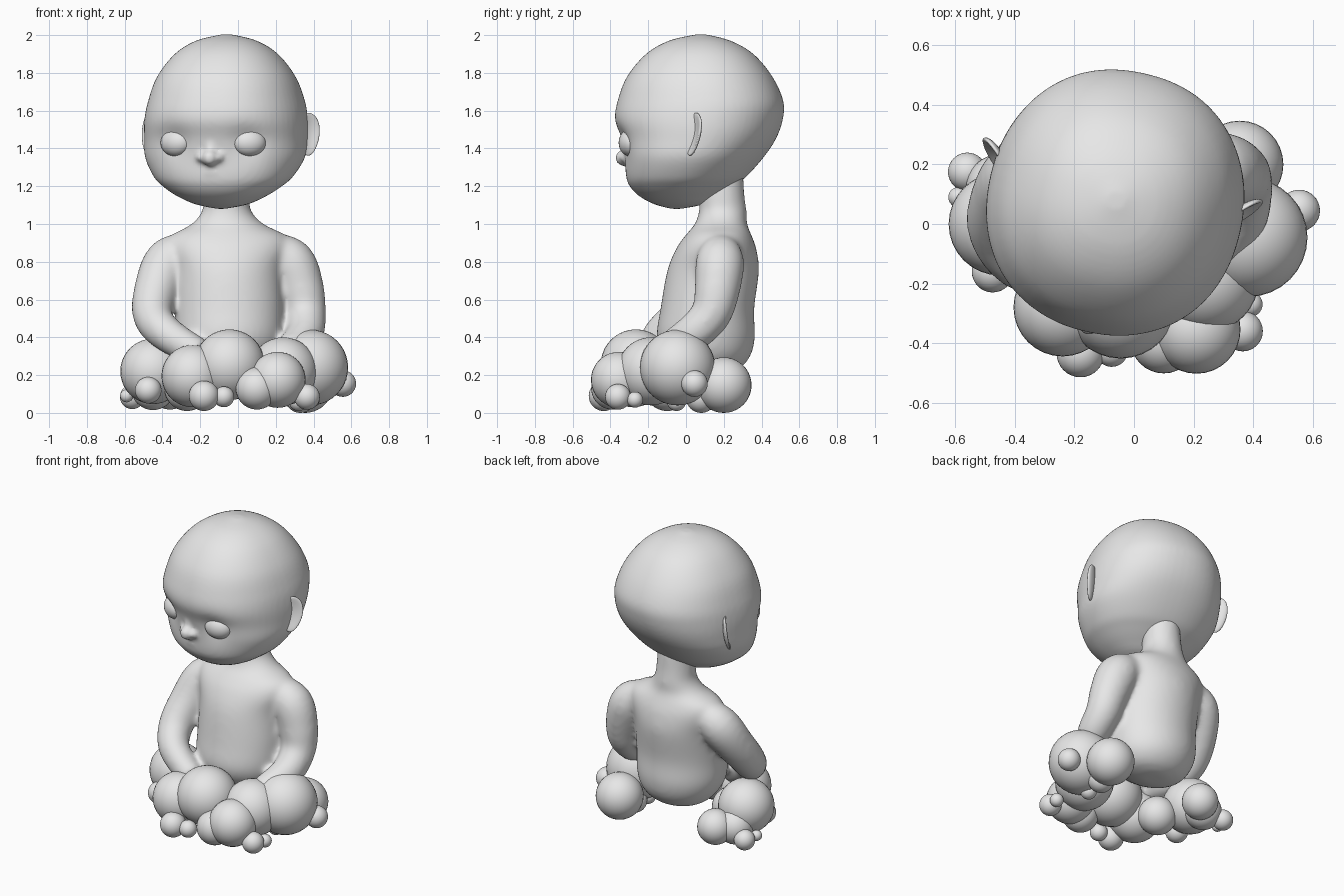
import bpy, bmesh, math
from mathutils import Vector, Matrix

cube = bpy.data.objects.get("Cube")
if cube:
    bpy.data.objects.remove(cube)

# Single matte grey clay material
clay = bpy.data.materials.new("grey_clay")
clay.use_nodes = True
clay.diffuse_color = (0.8, 0.8, 0.8, 1)
clay.node_tree.nodes["Principled BSDF"].inputs["Base Color"].default_value = (0.8, 0.8, 0.8, 1)

HEAD = Matrix.Translation((-0.06, 0.08, 0)) @ Matrix.Rotation(math.radians(-12.7), 4, 'Z')
SEGS = 64


def finish(name, bm, matrix=None, voxel=0, smooth=4):
    """Turn a bmesh into a smooth object, optionally fused by remeshing."""
    if matrix:
        bm.transform(matrix)
    bmesh.ops.recalc_face_normals(bm, faces=bm.faces)
    for f in bm.faces:
        f.smooth = True
    mesh = bpy.data.meshes.new(name)
    bm.to_mesh(mesh)
    bm.free()
    mesh.materials.append(clay)
    ob = bpy.data.objects.new(name, mesh)
    bpy.context.collection.objects.link(ob)
    if voxel:
        rm = ob.modifiers.new("fuse", 'REMESH')
        rm.mode, rm.voxel_size, rm.use_smooth_shade = 'VOXEL', voxel, True
        sm = ob.modifiers.new("soften", 'SMOOTH')
        sm.factor, sm.iterations = 0.5, smooth
    return ob


def spline(rows, steps=5):
    """Catmull-Rom interpolation of rows of numbers."""
    out = []
    for i in range(len(rows) - 1):
        a, b, c, d = (rows[max(0, min(len(rows) - 1, i + k))] for k in (-1, 0, 1, 2))
        for s in range(steps):
            t = s / steps
            out.append([q + t * (r - p + t * (2*p - 5*q + 4*r - e + t * (3*(q - r) + e - p))) / 2
                        for p, q, r, e in zip(a, b, c, d)])
    return out + [list(rows[-1])]


def loft(bm, rings):
    """Skin a list of point rings and cap both ends."""
    loops = [[bm.verts.new(p) for p in ring] for ring in rings]
    for a, b in zip(loops, loops[1:]):
        for i in range(len(a)):
            j = (i + 1) % len(a)
            bm.faces.new((a[i], a[j], b[j], b[i]))
    bm.faces.new(loops[0][::-1])
    bm.faces.new(loops[-1])


def oval(c, rx, ry, power=2.0):
    """Horizontal superellipse ring."""
    pts = []
    for i in range(SEGS):
        a = math.tau * i / SEGS
        x, y = math.cos(a), math.sin(a)
        pts.append(Vector((c[0] + math.copysign(abs(x) ** (2 / power), x) * rx,
                           c[1] + math.copysign(abs(y) ** (2 / power), y) * ry, c[2])))
    return pts


def ball(bm, centre, radii, rot=None):
    m = Matrix.Translation(centre) @ (rot or Matrix()) @ Matrix.Diagonal((*radii, 1))
    return bmesh.ops.create_uvsphere(bm, u_segments=32, v_segments=20, radius=1, matrix=m)["verts"]


# Head: rows are height, front depth, back depth, half width
bm = bmesh.new()
skull = [(1.08, .16, -.11, .02), (1.105, .25, .01, .14), (1.15, .33, .09, .24), (1.2, .375, .165, .315),
         (1.25, .392, .23, .368), (1.35, .4, .32, .422), (1.45, .42, .39, .43), (1.55, .453, .428, .428),
         (1.65, .44, .433, .41), (1.78, .39, .375, .362), (1.9, .29, .275, .27), (1.97, .17, .155, .16),
         (2.003, .03, .03, .03)]
loft(bm, [oval((0, (b - f) / 2, z), w, (f + b) / 2, 2.2) for z, f, b, w in spline(skull)])
# Eye sockets pressed into the face
for v in bm.verts:
    if v.co.y < 0:
        d2 = (abs(v.co.x) - 0.2) ** 2 + (v.co.z - 1.43) ** 2
        v.co.y += 0.025 * math.exp(-d2 / 0.007)
# Nose, nostrils and upper lip
ball(bm, (.003, -.41, 1.35), (.042, .055, .045))
ball(bm, (.003, -.39, 1.40), (.032, .035, .06))
for s in (-1, 1):
    ball(bm, (s * .045, -.395, 1.352), (.032, .038, .027))
ball(bm, (0, -.365, 1.275), (.07, .035, .025))
finish("head", bm, HEAD, voxel=0.013, smooth=5)

# Eyes and cupped ears, mirrored on the head
for side, s in (("left", 1), ("right", -1)):
    bm = bmesh.new()
    ball(bm, (s * .2, -.338, 1.43), (.088, .062, .072), Matrix.Rotation(s * math.radians(22), 4, 'Z'))
    finish(side + "_eye", bm, HEAD)

    bm = bmesh.new()
    for v in ball(bm, (0, 0, 0), (1, 1, 1)):
        r2 = min(1, v.co.x ** 2 + v.co.z ** 2)
        if v.co.y < 0:
            v.co.y += 1.3 * (1 - r2)
        v.co = (v.co.x * (.066 + .012 * v.co.z), v.co.y * .025, v.co.z * .115)
    place = (Matrix.Translation((s * .432, .055, 1.475)) @ Matrix.Rotation(math.radians(-10), 4, 'X')
             @ Matrix.Rotation(s * math.radians(43), 4, 'Z'))
    finish(side + "_ear", bm, HEAD @ place @ Matrix.Diagonal((s, 1, 1, 1)))

# Torso and neck: rows are height, centre x, centre y, half width, half depth
bm = bmesh.new()
trunk = [(.2, -.04, .14, .08, .07), (.23, -.04, .13, .18, .15), (.3, -.04, .115, .25, .225),
         (.4, -.045, .105, .285, .26), (.55, -.045, .113, .287, .248), (.75, -.05, .143, .287, .243),
         (.87, -.05, .16, .32, .212), (.94, -.05, .172, .3, .175), (1.0, -.055, .185, .19, .138),
         (1.07, -.06, .195, .13, .126), (1.15, -.06, .19, .12, .12), (1.3, -.06, .19, .11, .11)]
loft(bm, [oval((cx, cy, z), rx, ry) for z, cx, cy, rx, ry in spline(trunk)])

# Arms: rows are x, y, z, radius from shoulder to wrist
arms = [[(.15, .18, .87, .09), (.275, .18, .8, .128), (.337, .165, .65, .12), (.358, .13, .52, .107),
         (.35, .02, .41, .098), (.26, -.13, .32, .08)],
        [(-.25, .18, .87, .09), (-.365, .17, .805, .125), (-.43, .09, .66, .118), (-.452, -.02, .52, .106),
         (-.38, -.13, .42, .094), (-.2, -.2, .31, .08)]]
for rows in arms:
    path = spline(rows)
    pts = [Vector(p[:3]) for p in path]
    rings = []
    for i, p in enumerate(path):
        tangent = pts[min(i + 1, len(pts) - 1)] - pts[max(i - 1, 0)]
        q = tangent.to_track_quat('Z', 'Y')
        rings.append([pts[i] + q @ v for v in oval((0, 0, 0), p[3], p[3])])
    loft(bm, rings)
finish("body", bm, voxel=0.016, smooth=14)

# Cloud puffs around the lap: x, y, z, radius
puffs = [(-.045, -.265, .255, .187), (.383, -.045, .24, .2), (.24, -.185, .22, .18), (.21, -.355, .175, .148),
         (-.24, -.28, .195, .165), (-.45, 0, .22, .173), (.355, .2, .147, .147), (-.45, .12, .13, .115),
         (.1, -.39, .13, .112), (.555, .045, .155, .07), (-.18, -.435, .09, .08), (-.475, -.16, .12, .07),
         (-.56, .175, .085, .065), (-.075, -.425, .085, .055), (.365, -.36, .085, .068), (.39, -.27, .07, .042),
         (.33, .08, .08, .08), (.32, -.05, .06, .05), (-.59, .09, .09, .034), (-.36, .2, .13, .112),
         (-.27, -.1, .13, .12)]
for i, (x, y, z, r) in enumerate(puffs):
    bm = bmesh.new()
    ball(bm, (x, y, z), (r, r, r))
    finish("cloud_puff_%d" % (i + 1), bm)
